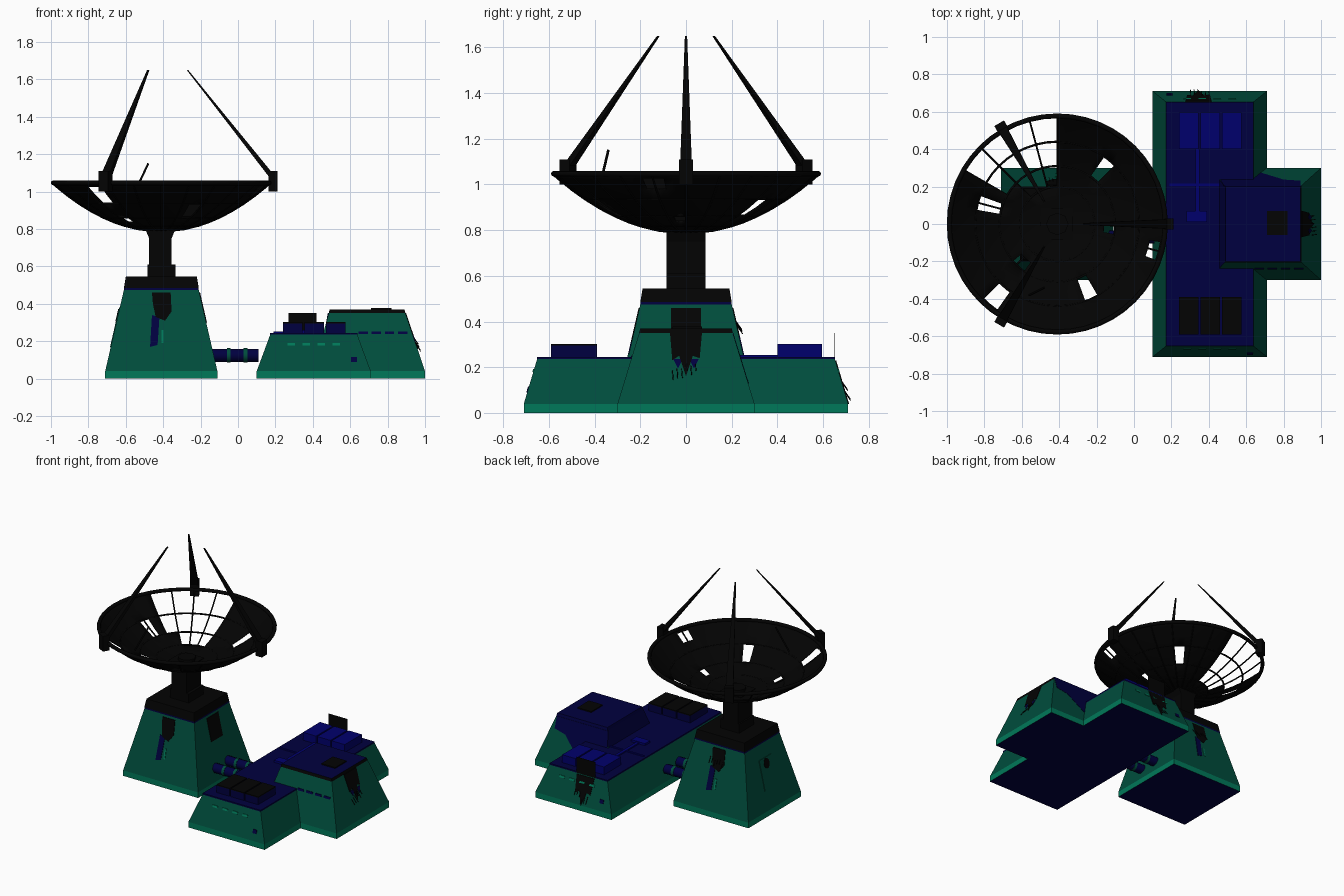
import bpy, bmesh, math, random
from mathutils import Vector, Matrix

random.seed(4)
if "Cube" in bpy.data.objects:
    bpy.data.objects.remove(bpy.data.objects["Cube"])


def material(name, rgb):
    m = bpy.data.materials.new(name)
    m.use_nodes = True
    m.diffuse_color = (*rgb, 1)
    m.node_tree.nodes["Principled BSDF"].inputs["Base Color"].default_value = (*rgb, 1)
    return m


WALL = material("teal wall", (0.0, 0.074, 0.046))
BASE = material("bright green base", (0.0, 0.19, 0.1))
NAVY = material("navy", (0.0, 0.0, 0.05))
BLUE = material("blue panel", (0.0, 0.0, 0.15))
BLACK = material("black metal", (0.001, 0.001, 0.001))


def finish(name, bm, mats, matrix=None):
    bmesh.ops.recalc_face_normals(bm, faces=bm.faces[:])
    me = bpy.data.meshes.new(name)
    bm.to_mesh(me)
    bm.free()
    for m in mats:
        me.materials.append(m)
    ob = bpy.data.objects.new(name, me)
    if matrix:
        ob.matrix_world = matrix
    bpy.context.collection.objects.link(ob)
    return ob


def loft(name, levels, mats, bands=(), caps=(0, 0), matrix=None):
    """Stack of rectangles (z, x0, x1, y0, y1); bands and caps are material indices."""
    bm = bmesh.new()
    rings = [[bm.verts.new((x, y, z)) for x, y in ((a, c), (b, c), (b, d), (a, d))]
             for z, a, b, c, d in levels]
    for k in range(len(rings) - 1):
        lo, hi = rings[k], rings[k + 1]
        for i in range(4):
            j = (i + 1) % 4
            f = bm.faces.new((lo[i], lo[j], hi[j], hi[i]))
            f.material_index = bands[k] if bands else 0
    bm.faces.new(rings[0]).material_index = caps[0]
    bm.faces.new(rings[-1]).material_index = caps[1]
    return finish(name, bm, mats, matrix)


def box(name, x0, x1, y0, y1, z0, z1, mat):
    return loft(name, [(z0, x0, x1, y0, y1), (z1, x0, x1, y0, y1)], [mat])


def tube(name, points, radius, mat, cyclic=False):
    cu = bpy.data.curves.new(name, "CURVE")
    cu.dimensions = "3D"
    cu.bevel_depth, cu.bevel_resolution, cu.use_fill_caps = radius, 2, True
    sp = cu.splines.new("POLY")
    sp.points.add(len(points) - 1)
    for p, co in zip(sp.points, points):
        p.co = (*co, 1)
    sp.use_cyclic_u = cyclic
    tmp = bpy.data.objects.new(name, cu)
    bpy.context.collection.objects.link(tmp)
    me = bpy.data.meshes.new_from_object(tmp.evaluated_get(bpy.context.evaluated_depsgraph_get()))
    bpy.data.objects.remove(tmp)
    me.materials.clear()
    me.materials.append(mat)
    ob = bpy.data.objects.new(name, me)
    bpy.context.collection.objects.link(ob)


class Side:
    """A sloped wall: centre, facing angle, distance at the foot and at the top."""
    def __init__(self, cx, angle, foot, top, height):
        self.m = Matrix.Translation((cx, 0, 0)) @ Matrix.Rotation(math.radians(angle), 4, "Z")
        self.foot, self.slope = foot, (top - foot) / (height - 0.04)

    def dist(self, z):
        return self.foot + (z - 0.04) * self.slope

    def plate(self, name, outline, mat, lift=0.004):
        bm = bmesh.new()
        layers = [[bm.verts.new((self.dist(z) + o, u, z)) for u, z in outline]
                  for o in (-0.004, lift)]
        n = len(outline)
        for layer in layers:
            bm.faces.new(layer)
        for i in range(n):
            j = (i + 1) % n
            bm.faces.new((layers[0][i], layers[0][j], layers[1][j], layers[1][i]))
        return finish(name, bm, [mat], self.m)

    def rect(self, name, u0, u1, z0, z1, mat):
        return self.plate(name, [(u0, z0), (u1, z0), (u1, z1), (u0, z1)], mat)

    def wires(self, name, u, z, count=6):
        for i in range(count):
            v = u + (i - count / 2) * 0.02
            zz = z - random.uniform(0, 0.06)
            pts = [(self.dist(zz) - 0.005, v, zz), (self.dist(zz) + 0.03, v + 0.004, zz - 0.05)]
            tube(f"{name}_{i}", [self.m @ Vector(p) for p in pts], 0.002, BLACK)


# Tower with dark cap and column
TX = -0.41
loft("tower", [(0, -0.71, -0.11, -0.3, 0.3), (0.04, -0.71, -0.11, -0.3, 0.3),
               (0.475, -0.61, -0.21, -0.2, 0.2), (0.485, -0.61, -0.21, -0.2, 0.2),
               (0.545, -0.6, -0.22, -0.19, 0.19)],
     [BASE, WALL, NAVY, BLACK], (0, 1, 2, 3), (2, 3))
loft("column_foot", [(0.54, -0.485, -0.335, -0.085, 0.085), (0.61, -0.485, -0.335, -0.085, 0.085)], [BLACK])
loft("column", [(0.54, -0.475, -0.355, -0.085, 0.085), (0.75, -0.475, -0.355, -0.085, 0.085),
                (0.81, -0.5, -0.33, -0.085, 0.085)], [BLACK])

# Dish shell with missing panels: (from angle, to angle, inner radius, outer radius)
RADII = (0.02, 0.12, 0.2, 0.25, 0.31, 0.375, 0.44, 0.5, 0.56, 0.585)
HOLES = ((90, 150, 0.31, 0.6), (90, 135, 0.2, 0.31), (45, 55, 0.31, 0.44), (160, 170, 0.31, 0.44),
         (290, 300, 0.31, 0.44), (225, 235, 0.44, 0.56), (220, 235, 0.25, 0.31),
         (350, 360, 0.25, 0.31), (340, 350, 0.5, 0.56))


def bowl(r, degrees, lift=0.0):
    a = math.radians(degrees)
    return Vector((TX + r * math.cos(a), r * math.sin(a), 0.79 + 0.76 * r * r + lift))


bm = bmesh.new()
grid = [[bm.verts.new(bowl(r, 5 * i)) for i in range(72)] for r in RADII]
bm.faces.new(grid[0])
for k in range(len(RADII) - 1):
    mid = (RADII[k] + RADII[k + 1]) / 2
    for i in range(72):
        if not any(a < 5 * i + 2 < b and r0 < mid < r1 for a, b, r0, r1 in HOLES):
            j = (i + 1) % 72
            bm.faces.new((grid[k][i], grid[k][j], grid[k + 1][j], grid[k + 1][i]))
dish = finish("dish", bm, [BLACK])
thick = dish.modifiers.new("thickness", "SOLIDIFY")
thick.thickness, thick.offset = 0.008, 0
bpy.context.view_layer.objects.active = dish
dish.select_set(True)
bpy.ops.object.shade_smooth_by_angle(angle=math.radians(35))

# Dish frame: ribs, hoops, rim and hub
for s in range(24):
    tube(f"dish_rib_{s}", [bowl(r, 15 * s, -0.003) for r in RADII], 0.005, BLACK)
for r in (0.2, 0.31, 0.44):
    tube("dish_hoop", [bowl(r, 7.5 * i) for i in range(48)], 0.006, BLACK, True)
tube("dish_rim", [bowl(0.578, 7.5 * i, 0.003) for i in range(48)], 0.013, BLACK, True)
tube("dish_hub", [(TX, 0, 0.78), (TX, 0, 0.83)], 0.06, BLACK)
tube("broken_rod", [(-0.56, -0.38, 0.98), (-0.48, -0.34, 1.15)], 0.006, BLACK)

# Three tapered arms above the rim
for i in range(3):
    turn = Matrix.Translation((TX, 0, 0)) @ Matrix.Rotation(math.radians(120 * i), 4, "Z")
    loft(f"arm_bracket_{i}", [(1.0, 0.572, 0.622, -0.03, 0.03), (1.11, 0.572, 0.622, -0.03, 0.03)],
         [BLACK], matrix=turn)
    loft(f"arm_{i}", [(1.08, 0.575, 0.61, -0.026, 0.026), (1.65, 0.136, 0.144, -0.005, 0.005)],
         [BLACK], matrix=turn)

# Long building
loft("long_building", [(0, 0.1, 0.71, -0.71, 0.71), (0.04, 0.1, 0.71, -0.71, 0.71),
                       (0.235, 0.172, 0.638, -0.652, 0.652), (0.245, 0.172, 0.638, -0.652, 0.652)],
     [BASE, WALL, NAVY], (0, 1, 2), (2, 2))

# Side block: navy inner wall, black trim only on the front and outer edges
block = loft("side_block", [(0, 0.4, 1.0, -0.3, 0.3), (0.04, 0.4, 1.0, -0.3, 0.3),
                            (0.35, 0.485, 0.895, -0.205, 0.205), (0.37, 0.49, 0.89, -0.2, 0.2)],
             [BASE, WALL, BLACK, NAVY], (0, 1, 2), (3, 3))
for face in block.data.polygons:
    if face.normal.x < -0.5 or (face.normal.y > 0.5 and face.center.z > 0.35):
        face.material_index = 3
box("block_hatch", 0.71, 0.82, -0.06, 0.07, 0.365, 0.378, BLACK)
Side(0.7, 90, 0.3, 0.205, 0.35).plate(
    "block_back_stain", [(0.22, 0.35), (0.24, 0.24), (0.04, 0.11), (-0.1, 0.25), (-0.19, 0.27), (-0.19, 0.35)],
    NAVY, 0.002)

# Roof panels in two groups of three
for i in range(3):
    x = 0.24 + 0.115 * i
    box(f"back_panel_{i}", x, x + 0.105, 0.4, 0.595, 0.24, 0.302, BLUE)
    box(f"front_panel_{i}", x, x + 0.105, -0.59, -0.39, 0.24, 0.295, NAVY)
    box(f"front_panel_top_{i}", x, x + 0.105, -0.59, -0.39, 0.295, 0.302, BLACK)

# Roof ducts, junction box and upright end sheet
box("junction_box", 0.28, 0.39, 0.01, 0.07, 0.24, 0.26, BLUE)
box("roof_duct_long", 0.328, 0.35, 0.07, 0.4, 0.24, 0.254, BLUE)
box("roof_duct_cross", 0.19, 0.46, 0.204, 0.216, 0.24, 0.252, BLUE)
box("end_sheet", 0.27, 0.42, 0.65, 0.652, 0.22, 0.35, BLACK)

# Connecting pipes with collars
for y in (-0.07, 0.07):
    tube("link_pipe", [(-0.135, y, 0.125), (0.11, y, 0.125)], 0.035, NAVY)
    for x in (-0.05, 0.04):
        tube("link_collar", [(x - 0.01, y, 0.125), (x + 0.01, y, 0.125)], 0.038, WALL)

# Torn patches on the tower walls
TORN = [(-0.05, 0.46), (0.05, 0.46), (0.055, 0.36), (0.02, 0.31), (-0.03, 0.33), (-0.045, 0.4)]
for name, angle in (("front", -90), ("back", 90)):
    side = Side(TX, angle, 0.3, 0.2, 0.475)
    side.plate(f"tower_{name}_patch", TORN, BLACK)
    side.plate(f"tower_{name}_streak", [(-0.06, 0.17), (-0.02, 0.18), (-0.01, 0.33), (-0.05, 0.34)], NAVY)
    side.rect(f"tower_{name}_chip", 0.0, 0.012, 0.19, 0.26, BASE)
    if name == "back":
        side.wires("tower_wire", 0, 0.42)
Side(TX, 0, 0.3, 0.2, 0.475).rect("tower_left_patch", -0.065, 0.065, 0.3, 0.46, BLACK)
right_side = Side(TX, 180, 0.3, 0.2, 0.475)
right_side.rect("tower_door", -0.07, 0.07, 0.17, 0.38, WALL)
right_side.plate("tower_door_vent", [(0.03 * math.cos(math.tau * i / 10), 0.34 + 0.035 * math.sin(math.tau * i / 10))
                                     for i in range(10)], BLACK, 0.007)

# Ragged drapes on the block and building ends
RAGS = [(-0.07, 0.35), (0.07, 0.35), (0.06, 0.24), (0.03, 0.25), (0.0, 0.16), (-0.03, 0.25), (-0.06, 0.23)]
block_end = Side(0.7, 0, 0.3, 0.195, 0.35)
block_end.plate("block_patch", RAGS, BLACK)
for u in (-0.035, 0.035):
    block_end.plate("block_tatter", [(u - 0.02, 0.235), (u, 0.195), (u + 0.02, 0.235)], NAVY)
block_end.wires("block_wire", 0, 0.25)
back_end = Side(0.345, 90, 0.71, 0.652, 0.235)
back_end.plate("building_back_patch", [(u, z - 0.12) for u, z in RAGS], BLACK)
back_end.wires("building_wire", 0, 0.16)

# Window strips on the block front, lights and grilles on the building ends
front_wall = Side(0.7, -90, 0.3, 0.205, 0.35)
for i in range(4):
    u = -0.03 + 0.07 * i
    front_wall.rect(f"block_window_{i}", u - 0.025, u + 0.025, 0.238, 0.252, NAVY)
for angle in (-90, 90):
    end = Side(0.405, angle, 0.71, 0.652, 0.235)
    for i in range(4):
        v = -0.12 + 0.08 * i
        end.rect(f"building_light_{i}", v - 0.02, v + 0.02, 0.178, 0.192, BASE)
    end.rect("building_grille", 0.2, 0.23, 0.09, 0.115, NAVY)
